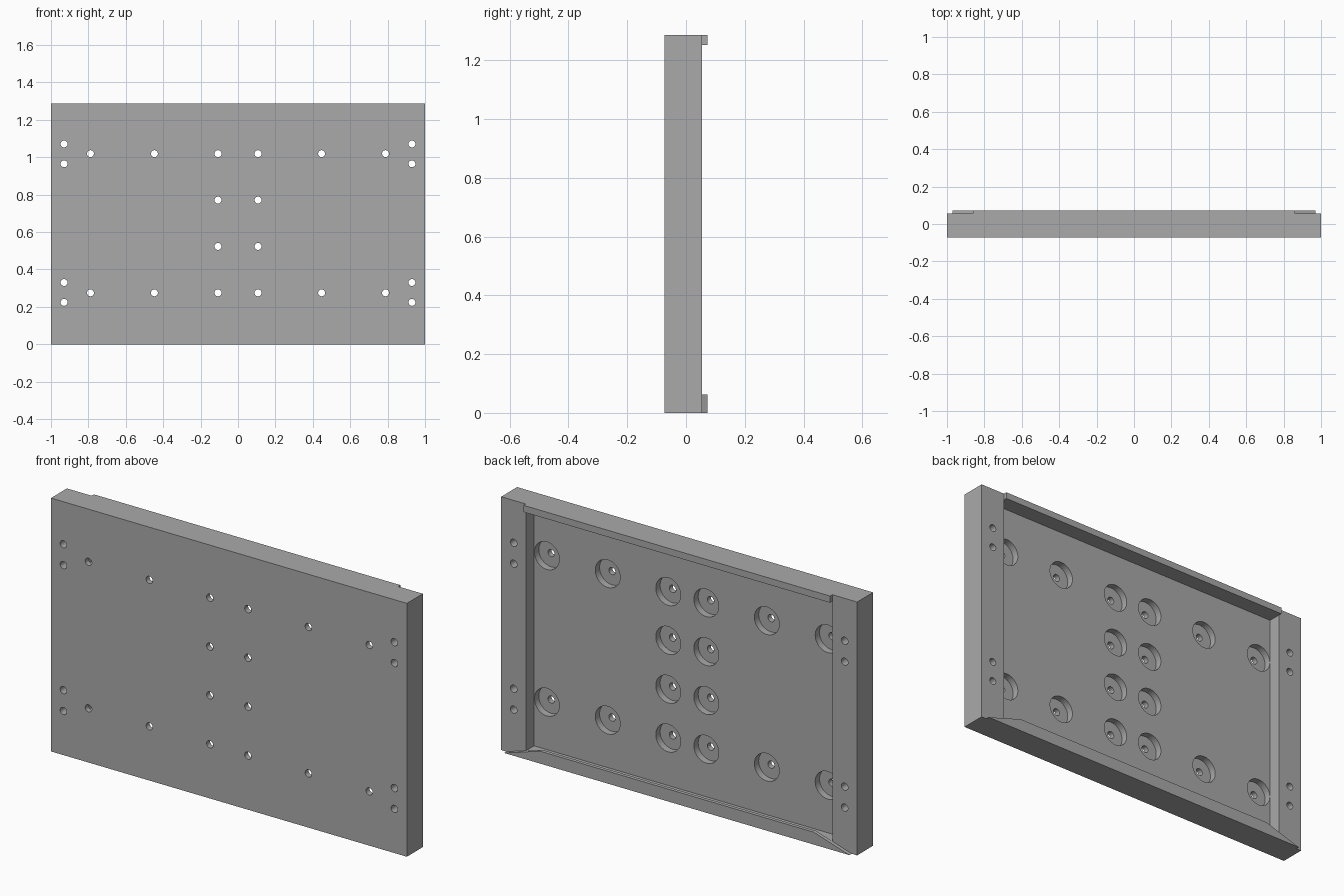
import bpy, bmesh
from math import pi
from mathutils import Vector, Matrix

cube = bpy.data.objects.get("Cube")
if cube:
    bpy.data.objects.remove(cube, do_unlink=True)

# Main dimensions
HEIGHT, FRONT, BACK, LIP_BACK = 1.287, -0.073, 0.055, 0.073
FLOOR, BORE_FLOOR = -0.01, -0.045
STRIP_X, RIM = 0.861, 0.034
HOLE_R, BORE_R = 0.0185, 0.07

grey = bpy.data.materials.new("plain grey")
grey.use_nodes = True
colour = (0.4, 0.4, 0.4, 1)
grey.diffuse_color = colour
grey.node_tree.nodes["Principled BSDF"].inputs["Base Color"].default_value = colour


def finish(name, bm):
    bmesh.ops.recalc_face_normals(bm, faces=bm.faces)
    mesh = bpy.data.meshes.new(name)
    bm.to_mesh(mesh)
    bm.free()
    mesh.materials.append(grey)
    obj = bpy.data.objects.new(name, mesh)
    bpy.context.collection.objects.link(obj)
    return obj


def prism(name, outline, y0, y1):
    """Extrude an x-z outline from y0 to y1."""
    bm = bmesh.new()
    face = bm.faces.new([bm.verts.new((x, y0, z)) for x, z in outline])
    moved = bmesh.ops.extrude_face_region(bm, geom=[face])["geom"]
    verts = [v for v in moved if isinstance(v, bmesh.types.BMVert)]
    bmesh.ops.translate(bm, verts=verts, vec=(0, y1 - y0, 0))
    return finish(name, bm)


def slab(name, half_x, z0, z1, y0, y1):
    return prism(name, [(-half_x, z0), (half_x, z0), (half_x, z1), (-half_x, z1)], y0, y1)


def drill(bm, x, z, profile, sides=40):
    """Lathe a (radius, y) profile into a closed cutter at x, z."""
    rings = []
    for r, y in profile:
        rings.append([bm.verts.new(Vector((x, y, z)) + Matrix.Rotation(2 * pi * i / sides, 3, 'Y') @ Vector((r, 0, 0)))
                      for i in range(sides)])
    for a, b in zip(rings, rings[1:]):
        for i in range(sides):
            j = (i + 1) % sides
            bm.faces.new((a[i], a[j], b[j], b[i]))
    bm.faces.new(rings[0])
    bm.faces.new(rings[-1])


def cut(target, cutter):
    mod = target.modifiers.new("cut", 'BOOLEAN')
    mod.operation, mod.solver, mod.object = 'DIFFERENCE', 'EXACT', cutter
    bpy.context.view_layer.objects.active = target
    bpy.ops.object.modifier_apply(modifier=mod.name)
    bpy.data.objects.remove(cutter, do_unlink=True)


# Panel with a wide pocket in its back
panel = slab("panel", 1, 0, HEIGHT, FRONT, BACK)
cut(panel, slab("pocket_cutter", STRIP_X, RIM, HEIGHT - RIM, FLOOR, 0.2))

# Counterbored holes in the pocket, plain holes in the side strips
rows = [0.275, 0.523, 0.771, 1.019]
bored = [(x, z) for x in (0.107, 0.447, 0.789) for z in (rows[0], rows[-1])]
bored += [(0.107, z) for z in rows[1:3]]
plain = [(0.93, z) for z in (0.224, 0.33, 0.965, 1.071)]
stepped = [(HOLE_R, -0.2), (HOLE_R, BORE_FLOOR), (BORE_R, BORE_FLOOR), (BORE_R, 0.02)]
straight = [(HOLE_R, -0.2), (HOLE_R, 0.2)]
bm = bmesh.new()
for points, profile in ((bored, stepped), (plain, straight)):
    for x, z in points:
        for side in (-1, 1):
            drill(bm, side * x, z, profile)
cut(panel, finish("hole_cutter", bm))

# Lips behind the top and bottom rims; the bottom one has slanted ends
top_lip = slab("top_lip", STRIP_X, HEIGHT - RIM, HEIGHT, BACK, LIP_BACK)
bottom_lip = prism("bottom_lip", [(-0.97, 0), (0.97, 0), (0.77, 0.063), (-0.77, 0.063)], BACK, LIP_BACK)

# Smooth hole walls, sharp edges elsewhere
bpy.ops.object.select_all(action='DESELECT')
panel.select_set(True)
bpy.context.view_layer.objects.active = panel
bpy.ops.object.shade_smooth_by_angle(angle=pi / 6)
